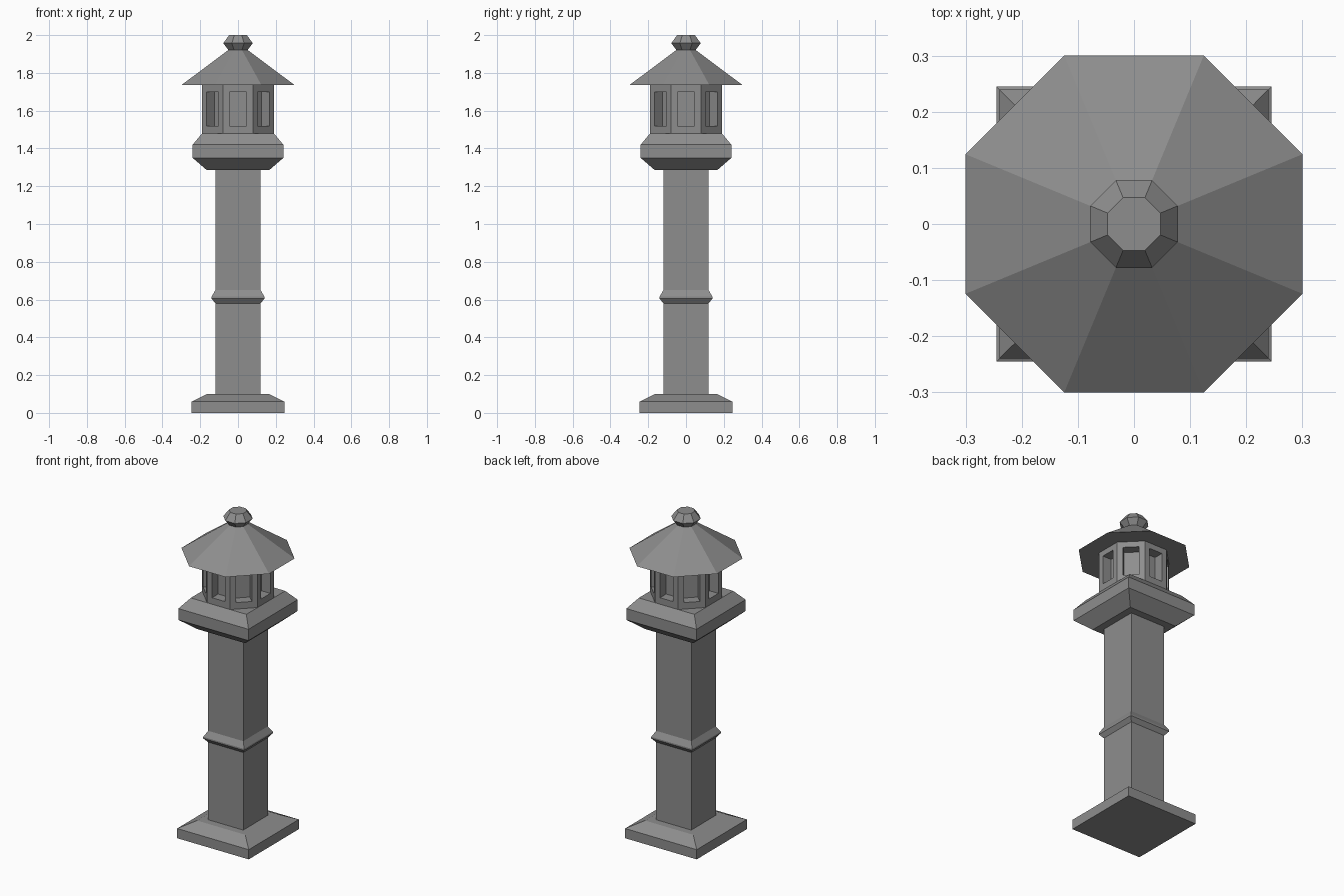
import bpy, bmesh, math
from mathutils import Vector

cube = bpy.data.objects.get("Cube")
if cube:
    bpy.data.objects.remove(cube, do_unlink=True)

stone = bpy.data.materials.new("grey stone")
stone.use_nodes = True
colour = (0.27, 0.27, 0.27, 1)
stone.diffuse_color = colour
stone.node_tree.nodes["Principled BSDF"].inputs["Base Color"].default_value = colour


def stack(name, sides, profile):
    """Closed solid of flat-sided rings; profile holds (apothem, height)."""
    bm = bmesh.new()
    rings = []
    for apothem, z in profile:
        r = apothem / math.cos(math.pi / sides)
        angles = [(i + 0.5) * math.tau / sides for i in range(sides)]
        rings.append([bm.verts.new((r * math.cos(a), r * math.sin(a), z)) for a in angles])
    for low, high in zip(rings, rings[1:]):
        for i in range(sides):
            j = (i + 1) % sides
            bm.faces.new((low[i], low[j], high[j], high[i]))
    bm.faces.new(rings[0][::-1])
    bm.faces.new(rings[-1])
    return finish(name, bm)


def finish(name, bm):
    mesh = bpy.data.meshes.new(name)
    bm.normal_update()
    bm.to_mesh(mesh)
    bm.free()
    mesh.materials.append(stone)
    obj = bpy.data.objects.new(name, mesh)
    bpy.context.collection.objects.link(obj)
    return obj


# Square pedestal parts
stack("base", 4, [(0.245, 0), (0.245, 0.06), (0.165, 0.10)])
stack("pillar", 4, [(0.12, 0.10), (0.12, 1.285)])
stack("pillar_band", 4, [(0.12, 0.58), (0.14, 0.605), (0.14, 0.615), (0.12, 0.65)])
stack("platform", 4, [(0.165, 1.285), (0.24, 1.35), (0.24, 1.42), (0.19, 1.48)])

# Eight-sided light chamber with a recessed window in each wall
chamber = stack("light_chamber", 8, [(0.19, 1.48), (0.19, 1.735)])
bm = bmesh.new()
bm.from_mesh(chamber.data)
bm.normal_update()
half_width, sill, head, depth = 0.045, 1.52, 1.70, 0.06
for wall in [f for f in bm.faces if abs(f.normal.z) < 0.1]:
    normal = wall.normal.copy()
    side = Vector((0, 0, 1)).cross(normal)
    window = bmesh.ops.inset_individual(bm, faces=[wall], thickness=0.02)
    for v in wall.verts:
        z = sill if v.co.z < 1.6 else head
        s = math.copysign(half_width, v.co.dot(side))
        v.co = normal * 0.19 + side * s + Vector((0, 0, z))
    pocket = bmesh.ops.extrude_discrete_faces(bm, faces=[wall])["faces"][0]
    bmesh.ops.translate(bm, verts=pocket.verts[:], vec=-normal * depth)
bm.normal_update()
bm.to_mesh(chamber.data)
bm.free()

# Roof and finial
stack("roof", 8, [(0.30, 1.735), (0.05, 1.922)])
stack("finial", 8, [(0.05, 1.92), (0.078, 1.957), (0.047, 2.0)])
